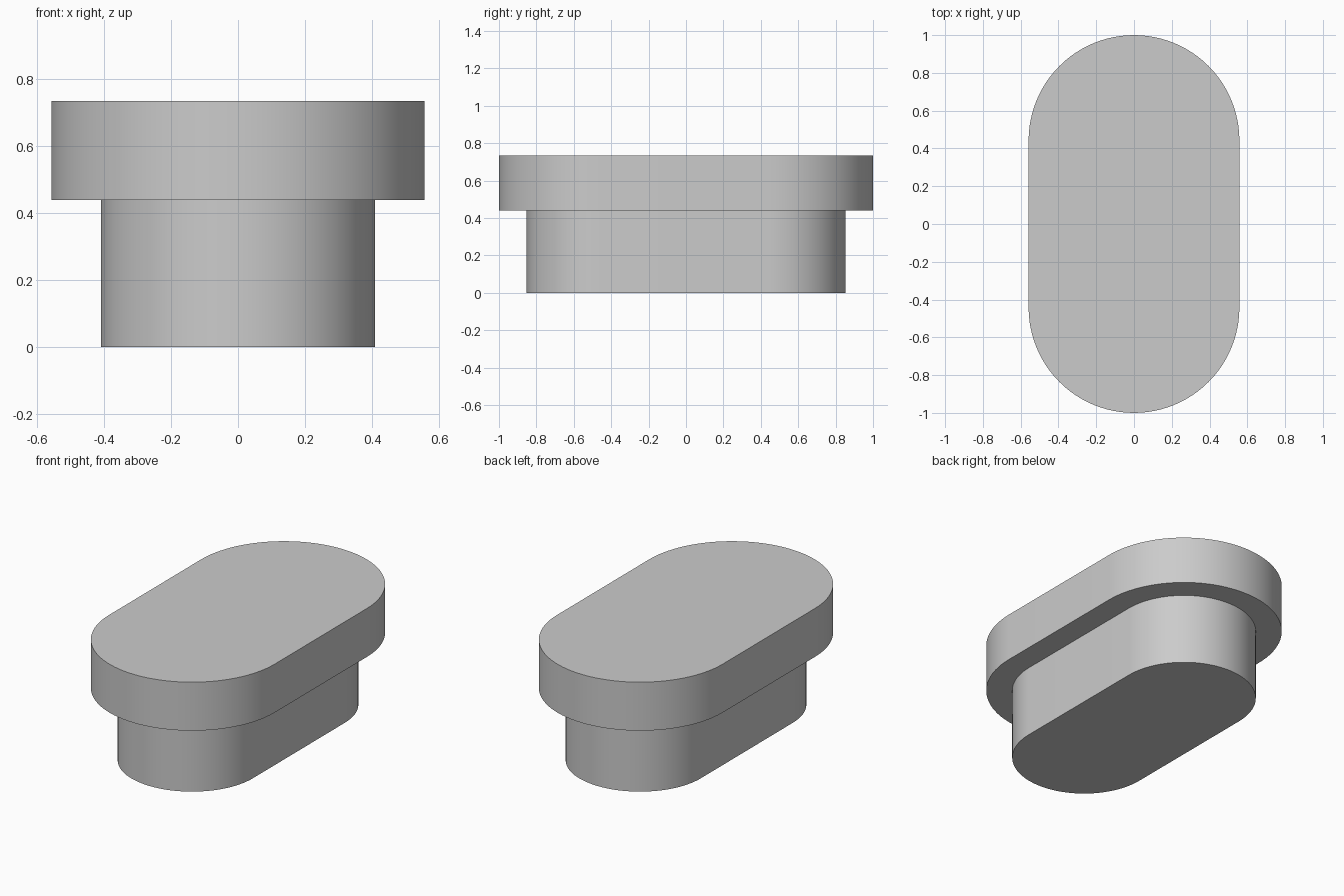
import bpy
import bmesh
from math import cos, sin, pi, radians

cube = bpy.data.objects.get("Cube")
if cube:
    bpy.data.objects.remove(cube, do_unlink=True)

HALF_STRAIGHT = 0.442   # centre of each rounded end along y
STEM_RADIUS, HEAD_RADIUS = 0.41, 0.558
STEP_HEIGHT, TOP_HEIGHT = 0.44, 0.735
ARC_STEPS = 48

# Plain grey material
grey = bpy.data.materials.new("light_grey")
grey.use_nodes = True
colour = (0.6, 0.6, 0.6, 1)
grey.diffuse_color = colour
grey.node_tree.nodes["Principled BSDF"].inputs["Base Color"].default_value = colour


def slot_ring(bm, radius, z):
    """Ring of vertices around a slot shape with two half-round ends."""
    ring = []
    for end in (1, -1):
        for i in range(ARC_STEPS + 1):
            a = pi * i / ARC_STEPS
            ring.append(bm.verts.new((end * radius * cos(a),
                                      end * (HALF_STRAIGHT + radius * sin(a)), z)))
    return ring


# Stepped plug: narrow stem, flat shoulder and wide head in one closed solid
bm = bmesh.new()
rings = [slot_ring(bm, r, z) for r, z in (
    (STEM_RADIUS, 0), (STEM_RADIUS, STEP_HEIGHT),
    (HEAD_RADIUS, STEP_HEIGHT), (HEAD_RADIUS, TOP_HEIGHT))]
for low, high in zip(rings, rings[1:]):
    for i in range(len(low)):
        j = (i + 1) % len(low)
        bm.faces.new((low[i], low[j], high[j], high[i]))
bm.faces.new(rings[0][::-1])
bm.faces.new(rings[-1])
bmesh.ops.recalc_face_normals(bm, faces=bm.faces)

mesh = bpy.data.meshes.new("stepped_slot_plug")
bm.to_mesh(mesh)
bm.free()
mesh.materials.append(grey)
plug = bpy.data.objects.new("stepped_slot_plug", mesh)
bpy.context.collection.objects.link(plug)

# Smooth round ends, sharp rims
bpy.ops.object.select_all(action='DESELECT')
plug.select_set(True)
bpy.context.view_layer.objects.active = plug
bpy.ops.object.shade_smooth_by_angle(angle=radians(30))
